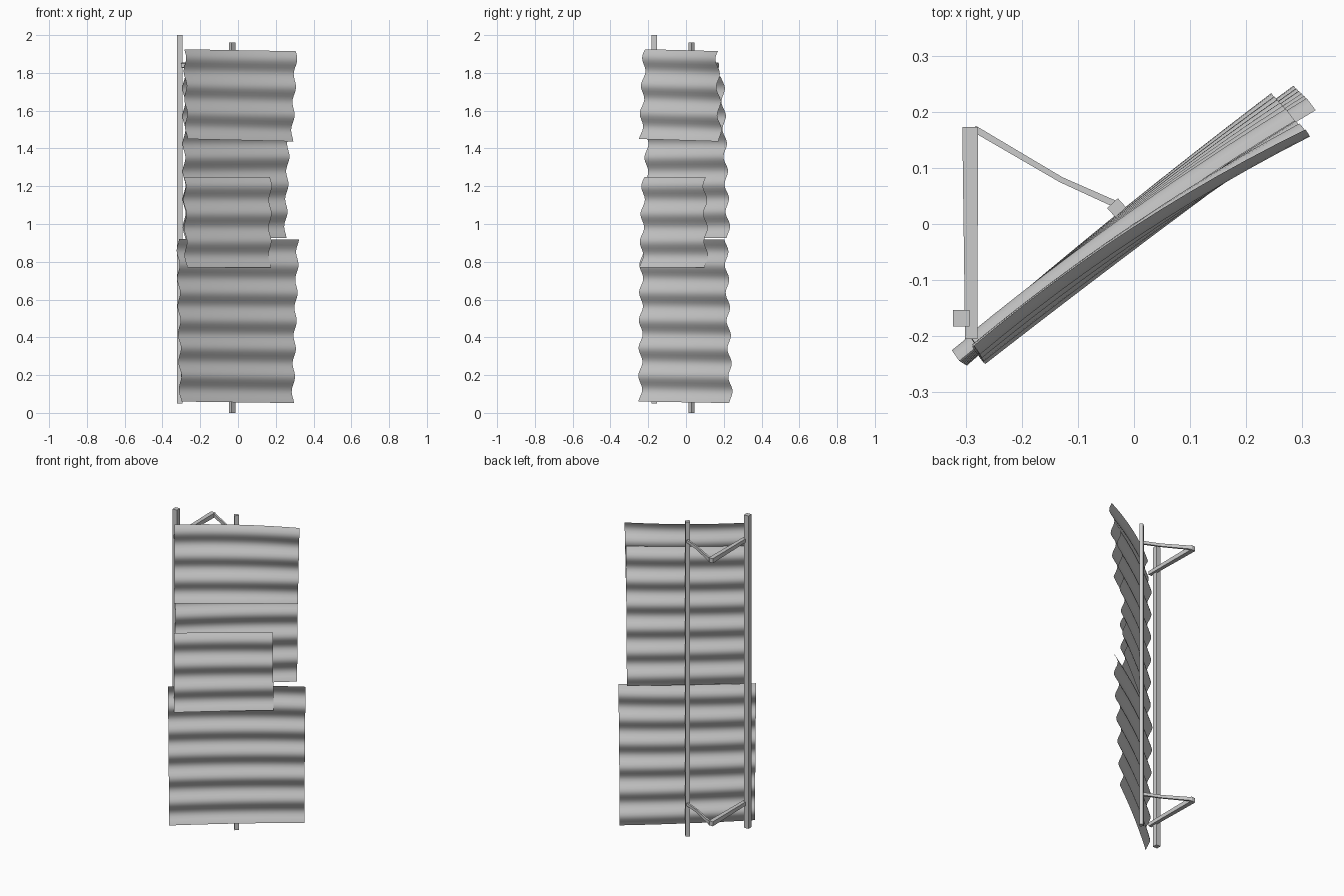
import bpy, math
from mathutils import Vector

if "Cube" in bpy.data.objects:
    bpy.data.objects.remove(bpy.data.objects["Cube"])

ANGLE = math.radians(36)
FRONT = Vector((math.sin(ANGLE), -math.cos(ANGLE), 0))


def make_object(name, verts, faces, smooth=False):
    mesh = bpy.data.meshes.new(name)
    mesh.from_pydata(verts, [], faces)
    for p in mesh.polygons:
        p.use_smooth = smooth
    obj = bpy.data.objects.new(name, mesh)
    bpy.context.collection.objects.link(obj)
    return obj


def sheet(name, bl, br, tl, tr, bow_bottom, bow_top, period=0.147, amp=0.013):
    """Twisted corrugated sheet between four corners, bowed backwards."""
    bl, br, tl, tr = map(Vector, (bl, br, tl, tr))
    nx = 12
    nz = round((tl.z - bl.z) / period * 10)
    verts, faces = [], []
    for j in range(nz + 1):
        t = j / nz
        for i in range(nx + 1):
            s = i / nx
            p = bl.lerp(br, s).lerp(tl.lerp(tr, s), t)
            wave = amp * math.sin(2 * math.pi * (t * (tl.z - bl.z) - 0.1) / period)
            bow = (bow_bottom * (1 - t) + bow_top * t) * 4 * s * (1 - s)
            verts.append(p + FRONT * (wave - bow))
    for j in range(nz):
        for i in range(nx):
            a = j * (nx + 1) + i
            faces.append((a, a + 1, a + nx + 2, a + nx + 1))
    return make_object(name, verts, faces, True)


def box(name, centre, size, turn=0):
    x, y, z = (v / 2 for v in size)
    verts = [(sx * x, sy * y, sz * z) for sz in (-1, 1)
             for sx, sy in ((-1, -1), (1, -1), (1, 1), (-1, 1))]
    faces = [(3, 2, 1, 0), (4, 5, 6, 7)]
    faces += [(k, (k + 1) % 4, (k + 1) % 4 + 4, k + 4) for k in range(4)]
    obj = make_object(name, verts, faces)
    obj.location = centre
    obj.rotation_euler.z = turn
    return obj


def bar(name, points, z):
    """Tapered square bar following (x, y, width, height) points."""
    verts, faces = [], []
    last = len(points) - 1
    for k, (x, y, w, h) in enumerate(points):
        a, b = points[max(k - 1, 0)], points[min(k + 1, last)]
        d = Vector((b[0] - a[0], b[1] - a[1], 0)).normalized()
        side = Vector((-d.y, d.x, 0)) * w / 2
        up = Vector((0, 0, h / 2))
        c = Vector((x, y, z))
        verts += [c + side + up, c - side + up, c - side - up, c + side - up]
    for k in range(last):
        for m in range(4):
            n = (m + 1) % 4
            faces.append((4 * k + n, 4 * k + m, 4 * k + 4 + m, 4 * k + 4 + n))
    faces += [(0, 1, 2, 3), tuple(4 * last + m for m in (3, 2, 1, 0))]
    return make_object(name, verts, faces)


# Corrugated sheets: corners bottom-left, bottom-right, top-left, top-right
sheet("lower_sheet", (-0.305, -0.243, 0.06), (0.29, 0.238, 0.052),
      (-0.318, -0.235, 0.92), (0.317, 0.212, 0.917), 0.008, 0.015)
sheet("middle_sheet", (-0.285, -0.212, 0.92), (0.25, 0.225, 0.927),
      (-0.287, -0.207, 1.78), (0.28, 0.193, 1.78), 0.005, 0.012)
sheet("upper_sheet", (-0.272, -0.24, 1.45), (0.286, 0.18, 1.437),
      (-0.283, -0.22, 1.925), (0.308, 0.165, 1.915), 0.003, 0.022)
sheet("small_patch", (-0.275, -0.238, 0.77), (0.168, 0.108, 0.77),
      (-0.284, -0.225, 1.25), (0.172, 0.1, 1.25), 0.004, 0.006)

# Uprights
box("hinge_post", (-0.308, -0.168, 1.025), (0.03, 0.03, 1.95))
box("door_stick", (-0.031, 0.029, 0.98), (0.026, 0.022, 1.96), ANGLE + math.radians(6))

# Hinge arms: a straight strut from the post and a thin bent one to the stick
for level, z in (("top", 1.84), ("bottom", 0.2)):
    bar(f"{level}_post_arm", [(-0.29, -0.205, 0.022, 0.022), (-0.292, 0.173, 0.028, 0.028)], z)
    bar(f"{level}_stick_arm", [(-0.285, 0.17, 0.012, 0.022), (-0.13, 0.079, 0.01, 0.018),
                               (-0.03, 0.034, 0.012, 0.018)], z)
